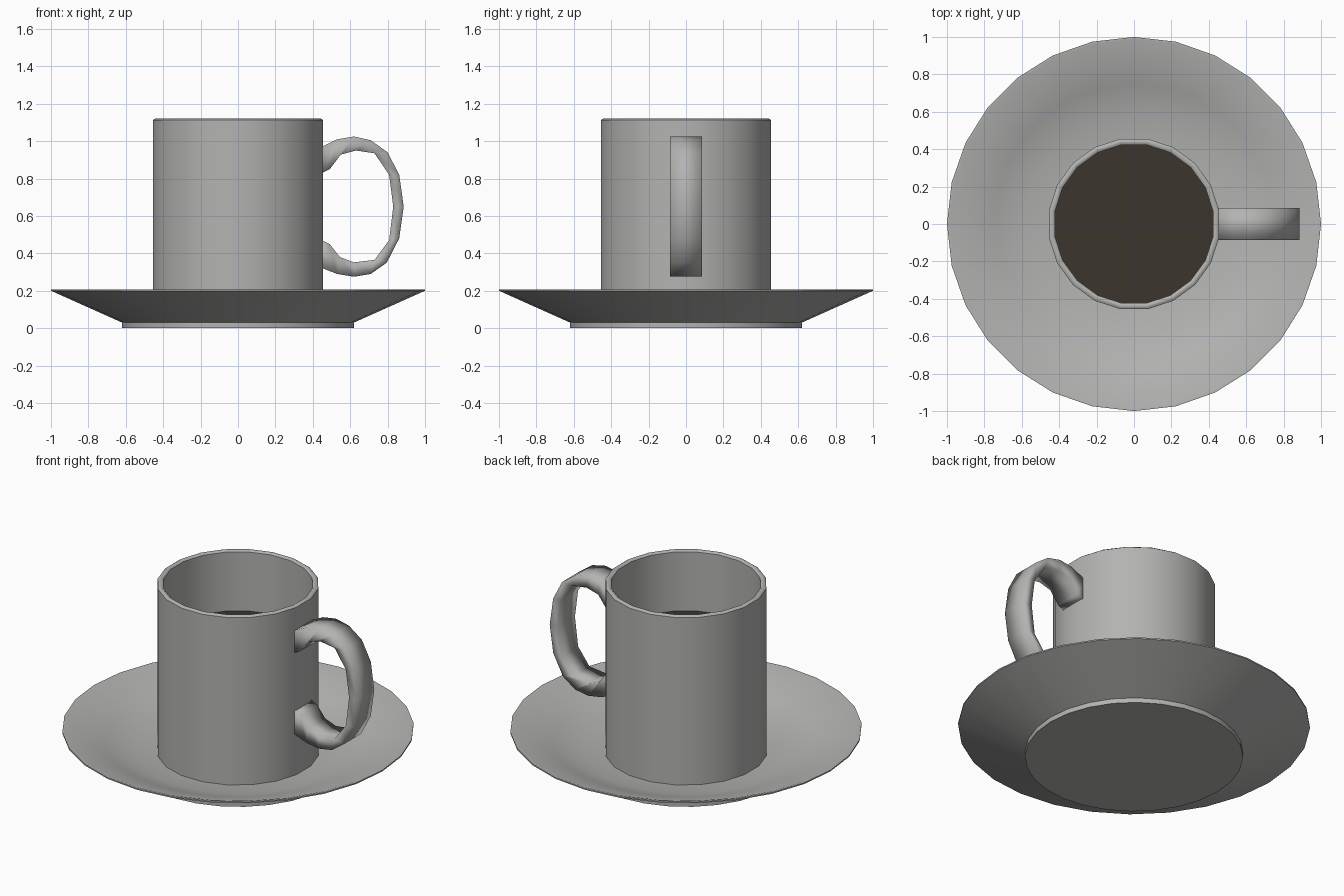
import bpy, math

if "Cube" in bpy.data.objects:
    bpy.data.objects.remove(bpy.data.objects["Cube"])


def material(name, rgb):
    m = bpy.data.materials.new(name)
    m.diffuse_color = (*rgb, 1)
    m.use_nodes = True
    m.node_tree.nodes["Principled BSDF"].inputs["Base Color"].default_value = m.diffuse_color
    return m


china = material("grey_china", (0.45, 0.45, 0.44))
brown = material("dark_coffee", (0.046, 0.035, 0.026))


def make_object(name, verts, faces, mat, angle=None):
    me = bpy.data.meshes.new(name)
    me.from_pydata(verts, [], faces)
    me.materials.append(mat)
    ob = bpy.data.objects.new(name, me)
    bpy.context.collection.objects.link(ob)
    bpy.ops.object.select_all(action='DESELECT')
    ob.select_set(True)
    bpy.context.view_layer.objects.active = ob
    if angle is None:
        bpy.ops.object.shade_smooth()
    else:
        bpy.ops.object.shade_smooth_by_angle(angle=math.radians(angle))
    return ob


def lathe(name, profile, sides, mat, offset=0.0, angle=40):
    """Revolve (radius, z) points about z, capping both ends."""
    verts, faces = [], []
    for r, z in profile:
        for i in range(sides):
            a = 2 * math.pi * (i + offset) / sides
            verts.append((r * math.cos(a), r * math.sin(a), z))
    for k in range(len(profile) - 1):
        for i in range(sides):
            j = (i + 1) % sides
            a, b = k * sides, (k + 1) * sides
            faces.append((a + i, a + j, b + j, b + i))
    faces.append(tuple(reversed(range(sides))))
    last = (len(profile) - 1) * sides
    faces.append(tuple(range(last, last + sides)))
    return make_object(name, verts, faces, mat, angle)


# Saucer: flat foot, flared thin rim, shallow well
lathe("saucer", [(0.62, 0), (0.62, 0.03), (1.0, 0.2), (1.0, 0.208),
                 (0.985, 0.208), (0.75, 0.122), (0.58, 0.064), (0.3, 0.06)],
      28, china)

# Cup: straight wall with a soft lip, hollow inside
lathe("cup", [(0.461, 0.055), (0.461, 1.112), (0.45, 1.12), (0.438, 1.12),
              (0.428, 1.112), (0.428, 0.10)], 20, china, 0.5, 50)

# Coffee: disc filling the cup
lathe("coffee", [(0.429, 0.72), (0.429, 0.742)], 20, brown, 0.5)

# Handle: flat band, outer and inner outline in the xz plane
outer = [(0.44, 0.965), (0.53, 1.01), (0.62, 1.025), (0.71, 1.005), (0.80, 0.94),
         (0.862, 0.82), (0.886, 0.65), (0.862, 0.48), (0.795, 0.35),
         (0.71, 0.29), (0.62, 0.275), (0.53, 0.29), (0.44, 0.325)]
inner = [(0.44, 0.825), (0.49, 0.85), (0.55, 0.928), (0.63, 0.95), (0.73, 0.935),
         (0.808, 0.82), (0.83, 0.65), (0.808, 0.47), (0.73, 0.365),
         (0.62, 0.352), (0.545, 0.38), (0.49, 0.45), (0.44, 0.475)]
verts, faces = [], []
for (ox, oz), (ix, iz) in zip(outer, inner):
    verts += [(ox, -0.085, oz), (ox, 0.085, oz), (ix, 0.085, iz), (ix, -0.085, iz)]
for k in range(len(outer) - 1):
    for c in range(4):
        d = (c + 1) % 4
        faces.append((4 * k + c, 4 * k + 4 + c, 4 * k + 4 + d, 4 * k + d))
n = 4 * (len(outer) - 1)
faces += [(0, 1, 2, 3), (n + 3, n + 2, n + 1, n)]
make_object("handle", verts, faces, china)
